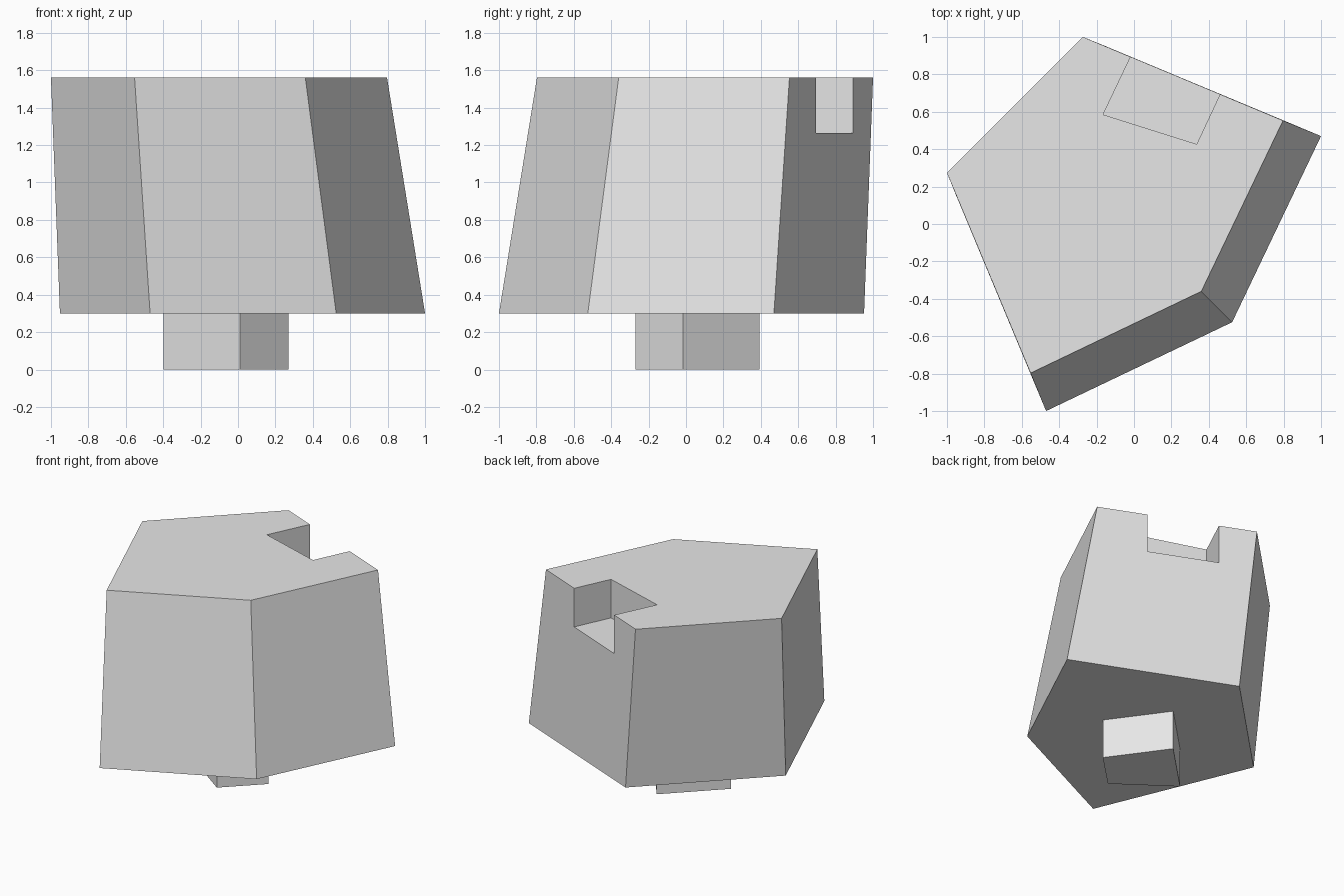
import bpy
import bmesh

default = bpy.data.objects.get("Cube")
if default:
    bpy.data.objects.remove(default, do_unlink=True)

grey = bpy.data.materials.new("light_grey")
grey.use_nodes = True
colour = (0.8, 0.8, 0.8, 1.0)
grey.diffuse_color = colour
grey.node_tree.nodes["Principled BSDF"].inputs["Base Color"].default_value = colour


def loft(name, low, high, z0, z1):
    """Solid between two matching flat outlines."""
    bm = bmesh.new()
    a = [bm.verts.new((x, y, z0)) for x, y in low]
    b = [bm.verts.new((x, y, z1)) for x, y in high]
    n = len(a)
    bm.faces.new(a[::-1])
    bm.faces.new(b)
    for i in range(n):
        j = (i + 1) % n
        bm.faces.new((a[i], a[j], b[j], b[i]))
    bmesh.ops.recalc_face_normals(bm, faces=bm.faces)
    mesh = bpy.data.meshes.new(name)
    bm.to_mesh(mesh)
    bm.free()
    mesh.materials.append(grey)
    obj = bpy.data.objects.new(name, mesh)
    bpy.context.collection.objects.link(obj)
    return obj


def mirrored(points):
    """Complete an outline that is symmetric across the line y = -x."""
    return points + [(-y, -x) for x, y in reversed(points) if x != -y]


# Leaning five-sided body
base = mirrored([(0.525, -0.525), (1.0, 0.47), (-0.155, 0.952)])
top = mirrored([(0.36, -0.36), (0.797, 0.553), (-0.273, 1.0)])
body = loft("body", base, top, 0.3, 1.56)

# Notch in the rear top edge
cutter = loft("notch_cutter",
              [(-0.165, 0.585), (0.335, 0.427), (0.58, 0.95), (0.08, 1.10)],
              [(-0.165, 0.585), (0.335, 0.427), (0.58, 0.95), (0.08, 1.10)],
              1.265, 1.8)
cutter.hide_render = True
notch = body.modifiers.new("notch", 'BOOLEAN')
notch.operation = 'DIFFERENCE'
notch.solver = 'EXACT'
notch.object = cutter
bpy.context.view_layer.objects.active = body
bpy.ops.object.modifier_apply(modifier="notch")
bpy.data.objects.remove(cutter, do_unlink=True)

# Four-sided peg underneath
peg = [(0.01, -0.27), (0.27, -0.015), (-0.025, 0.393), (-0.398, 0.022)]
loft("bottom_peg", peg, peg, 0.0, 0.3)
